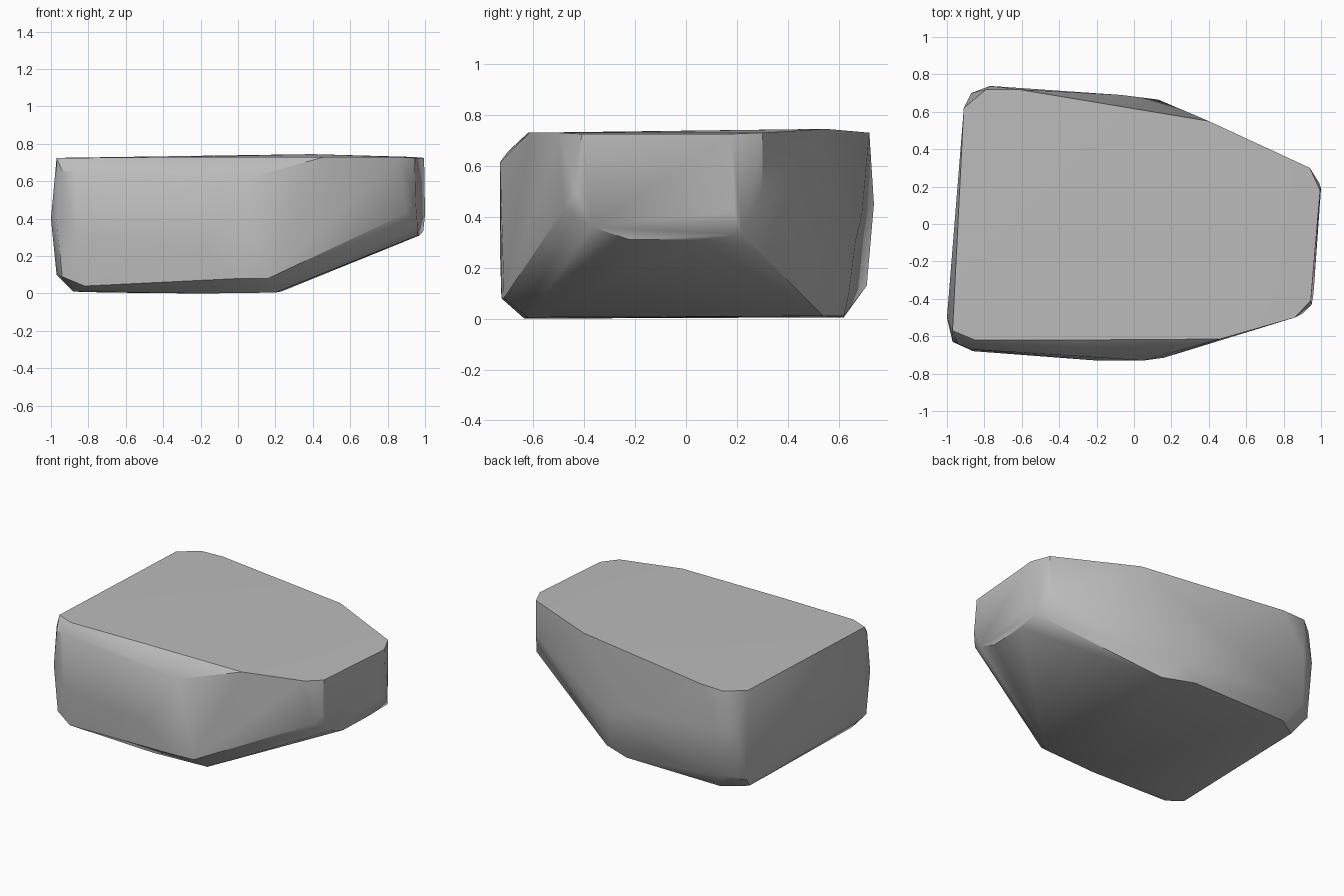
import bpy
import bmesh
import math

default = bpy.data.objects.get("Cube")
if default:
    bpy.data.objects.remove(default, do_unlink=True)

stone = bpy.data.materials.new("stone grey")
stone.use_nodes = True
colour = (0.5, 0.5, 0.5, 1)
stone.diffuse_color = colour
stone.node_tree.nodes["Principled BSDF"].inputs["Base Color"].default_value = colour

# Corner points of the boulder, grouped by region
crown = [(-.97, -.57, .725), (.46, -.615, .73), (.86, -.5, .73), (.945, -.41, .725),
         (.995, .18, .725), (.94, .3, .73), (.4, .55, .745), (-.62, .72, .73),
         (-.79, .72, .725), (-.91, .62, .725), (-.85, -.62, .725), (-.3, -.62, .73)]
front_ridge = [(-.97, -.6, .655), (-.94, -.64, .655), (-.87, -.67, .655),
               (-.33, -.7, .655), (.05, -.73, .615)]
waist = [(-1, -.5, .4), (-.97, -.63, .4), (-.86, -.68, .3), (-.2, -.73, .25),
         (-.87, .7, .45), (-.77, .738, .45), (-.07, .69, .4), (.13, .665, .3)]
nose = [(.9, -.48, .43), (.95, -.43, .49), (.96, -.37, .36), (.96, -.22, .31),
        (.97, .05, .31), (1, .19, .42), (.99, .22, .33), (.94, .3, .5)]
foot = [(-.97, -.5, .1), (-.94, -.63, .09), (.16, -.715, .08), (0, -.725, .08),
        (-.82, -.67, .04), (-.9, .62, .1), (-.79, .71, .13), (.13, .64, .1)]
base = [(-.88, -.56, .01), (-.2, -.635, 0), (.2, -.62, .005), (.23, .54, .01),
        (.02, .62, .01), (-.7, .62, .005), (-.85, .52, .01)]

# Wrap the points in one convex skin
bm = bmesh.new()
for region in (crown, front_ridge, waist, nose, foot, base):
    for point in region:
        bm.verts.new(point)
hull = bmesh.ops.convex_hull(bm, input=bm.verts[:])
loose = {v for v in hull["geom_interior"] + hull["geom_unused"]
         if isinstance(v, bmesh.types.BMVert)}
bmesh.ops.delete(bm, geom=list(loose), context="VERTS")
bmesh.ops.recalc_face_normals(bm, faces=bm.faces[:])

mesh = bpy.data.meshes.new("boulder")
bm.to_mesh(mesh)
bm.free()
mesh.materials.append(stone)
boulder = bpy.data.objects.new("boulder", mesh)
bpy.context.collection.objects.link(boulder)

# Soft facets with crisp ridges
bpy.context.view_layer.objects.active = boulder
boulder.select_set(True)
bpy.ops.object.shade_smooth_by_angle(angle=math.radians(32))
